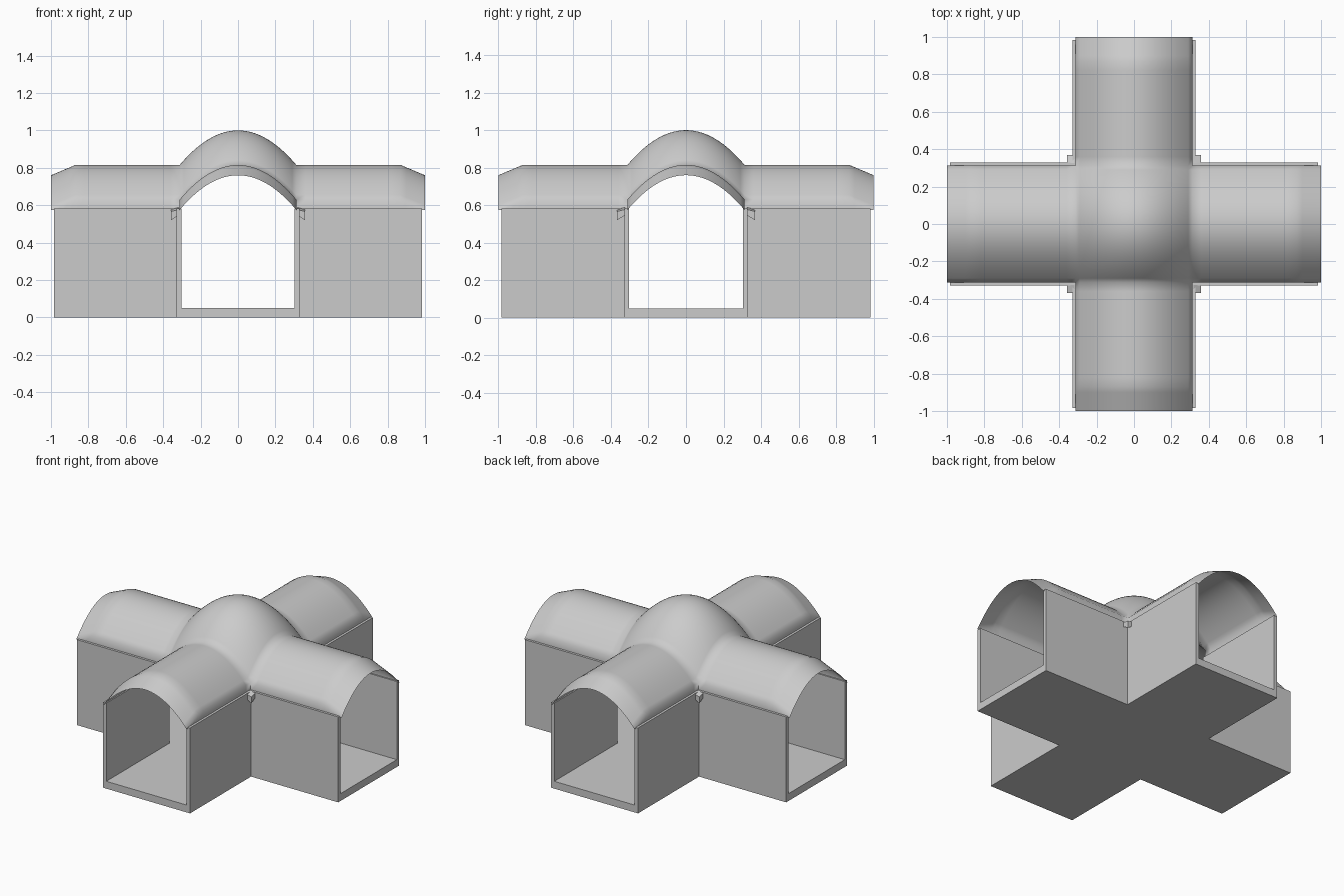
import bpy, bmesh, math

if "Cube" in bpy.data.objects:
    bpy.data.objects.remove(bpy.data.objects["Cube"], do_unlink=True)

# Main dimensions
INNER, OUTER = 0.303, 0.328      # half widths of the passage, inside and outside the walls
END = 0.985                      # how far walls and floor reach
WALL_TOP, FLOOR_TOP = 0.582, 0.05
ROOF_HALF, ROOF_END, DROOP_START = 0.312, 1.0, 0.87
EAVE, RISE, DROOP = 0.63, 0.185, 0.055

grey = bpy.data.materials.new("plain_grey")
grey.use_nodes = True
COLOUR = (0.6, 0.6, 0.6, 1)
grey.diffuse_color = COLOUR
grey.node_tree.nodes["Principled BSDF"].inputs["Base Color"].default_value = COLOUR


def make_object(name, bm):
    bmesh.ops.recalc_face_normals(bm, faces=bm.faces[:])
    mesh = bpy.data.meshes.new(name)
    bm.to_mesh(mesh)
    bm.free()
    mesh.materials.append(grey)
    obj = bpy.data.objects.new(name, mesh)
    bpy.context.collection.objects.link(obj)
    return obj


def prism(name, outline, z0, z1):
    """Extrude a flat outline from z0 up to z1."""
    bm = bmesh.new()
    face = bm.faces.new([bm.verts.new((x, y, z0)) for x, y in outline])
    top = bmesh.ops.extrude_face_region(bm, geom=[face], use_keep_orig=True)
    for v in top["geom"]:
        if isinstance(v, bmesh.types.BMVert):
            v.co.z = z1
    return make_object(name, bm)


# Cross-shaped floor slab
quarter = [(END, -INNER), (END, INNER), (INNER, INNER)]
cross = []
for k in range(4):
    c, s = round(math.cos(k * math.pi / 2)), round(math.sin(k * math.pi / 2))
    cross += [(x * c - y * s, x * s + y * c) for x, y in quarter]
prism("floor", cross, 0, FLOOR_TOP)

# One L-shaped wall and one small corner bracket in each quadrant
L_PLAN = [(INNER, INNER), (END, INNER), (END, OUTER),
          (OUTER, OUTER), (OUTER, END), (INNER, END)]
for sx, side in ((1, "left"), (-1, "right")):
    for sy, face in ((-1, "front"), (1, "back")):
        prism(f"{face}_{side}_wall", [(x * sx, y * sy) for x, y in L_PLAN], 0, WALL_TOP)

        bm = bmesh.new()
        bmesh.ops.create_cube(bm, size=1)
        for v in bm.verts:
            a, b, up = v.co.x + 0.5, v.co.y + 0.5, v.co.z > 0
            out = (a + b) / 2
            v.co.x = sx * (0.318 + 0.04 * a)
            v.co.y = sy * (0.326 + 0.042 * b)
            v.co.z = 0.588 - 0.022 * out if up else 0.57 - 0.05 * out
        make_object(f"{face}_{side}_bracket", bm)


# Vaulted roof: two crossing arches whose heights add up to a dome in the middle
def arch(t):
    return RISE * max(0.0, 1 - (t / ROOF_HALF) ** 2)


def roof_z(x, y):
    reach = max(abs(x), abs(y))
    drop = DROOP * max(0.0, (reach - DROOP_START) / (ROOF_END - DROOP_START))
    return EAVE + arch(x) + arch(y) - drop


N = 14
half = [ROOF_HALF * i / N for i in range(N + 1)]
half += [0.36, 0.42, 0.55, 0.70, 0.82, 0.87, 0.90, 0.935, 0.97, ROOF_END]
steps = [-t for t in half[:0:-1]] + half

bm = bmesh.new()
verts = {(i, j): bm.verts.new((x, y, roof_z(x, y)))
         for i, x in enumerate(steps) for j, y in enumerate(steps)
         if min(abs(x), abs(y)) <= ROOF_HALF + 1e-6}
for i in range(len(steps) - 1):
    for j in range(len(steps) - 1):
        corners = [(i, j), (i + 1, j), (i + 1, j + 1), (i, j + 1)]
        if all(c in verts for c in corners):
            bm.faces.new([verts[c] for c in corners])

# Short skirt from the eaves down to the wall tops, leaving the arched ends open
eaves = [e for e in bm.edges if e.is_boundary
         and not all(max(abs(v.co.x), abs(v.co.y)) > ROOF_END - 1e-4 for v in e.verts)]
skirt = bmesh.ops.extrude_edge_only(bm, edges=eaves)
for v in skirt["geom"]:
    if isinstance(v, bmesh.types.BMVert):
        v.co.z = EAVE - DROOP
roof = make_object("vaulted_roof", bm)
# Make sure the open sheet faces upward
if sum(p.normal.z for p in roof.data.polygons) < 0:
    roof.data.flip_normals()

bpy.ops.object.select_all(action="DESELECT")
roof.select_set(True)
bpy.context.view_layer.objects.active = roof
bpy.ops.object.shade_smooth_by_angle(angle=math.radians(75))
